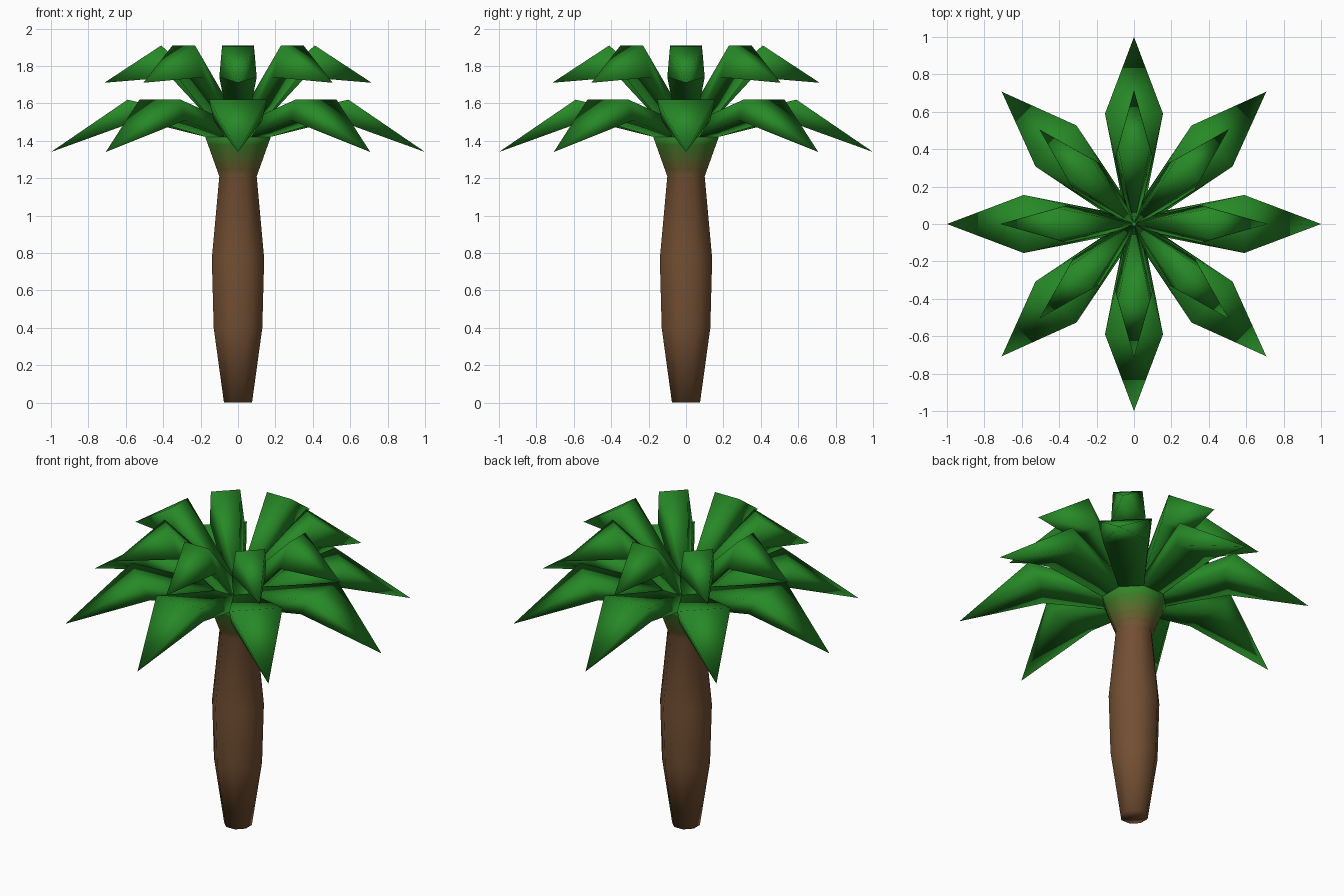
import bpy, bmesh, math
from mathutils import Matrix

SIDES = 8
cube = bpy.data.objects.get("Cube")
if cube:
    bpy.data.objects.remove(cube, do_unlink=True)


def material(name, rgb):
    m = bpy.data.materials.new(name)
    m.use_nodes = True
    m.diffuse_color = (*rgb, 1)
    m.node_tree.nodes["Principled BSDF"].inputs["Base Color"].default_value = (*rgb, 1)
    return m


BROWN = (0.17, 0.078, 0.032)
GREEN = (0.02, 0.25, 0.02)
BLENDS = 5


def mix(t):
    return tuple(b + (g - b) * t for b, g in zip(BROWN, GREEN))


bark = material("bark brown", BROWN)
leaf = material("leaf green", GREEN)
blends = [material(f"bark to leaf blend {i + 1}", mix((i + 0.5) / BLENDS))
          for i in range(BLENDS)]


def add_object(name, bm, mats):
    bmesh.ops.recalc_face_normals(bm, faces=bm.faces)
    for f in bm.faces:
        f.smooth = True
    mesh = bpy.data.meshes.new(name)
    bm.to_mesh(mesh)
    bm.free()
    for m in mats:
        mesh.materials.append(m)
    ob = bpy.data.objects.new(name, mesh)
    bpy.context.collection.objects.link(ob)
    return ob


# Trunk: eight-sided profile with a flared collar fading into the leaf colour
collar_low, collar_high = (0.1, 1.21), (0.175, 1.42)
profile = [(0.075, 0), (0.13, 0.4), (0.14, 0.77)]
for i in range(BLENDS + 1):
    t = i / BLENDS
    profile.append(tuple(a + (b - a) * t for a, b in zip(collar_low, collar_high)))
profile += [(0.1, 1.5)]

bm = bmesh.new()
rings = []
for apothem, z in profile:
    r = apothem / math.cos(math.pi / SIDES)
    angles = [(k + 0.5) * math.tau / SIDES for k in range(SIDES)]
    rings.append([bm.verts.new((r * math.cos(a), r * math.sin(a), z)) for a in angles])
for i, (low, high) in enumerate(zip(rings, rings[1:])):
    for k in range(SIDES):
        n = (k + 1) % SIDES
        f = bm.faces.new((low[k], low[n], high[n], high[k]))
        f.material_index = min(max(i - 2, 0), BLENDS + 1)
bm.faces.new(rings[0][::-1])
bm.faces.new(rings[-1]).material_index = BLENDS + 1
add_object("trunk", bm, [bark] + blends + [leaf])


# Leaf tiers: each leaf is a tapered box, bent at the middle, ending in a point.
# Sections are (radius, height, half width) for the lower and upper edges.
def leaf_tier(name, base_low, base_top, mid_low, mid_top, tip):
    bm = bmesh.new()
    for k in range(SIDES):
        turn = Matrix.Rotation(k * math.tau / SIDES, 3, 'Z')

        def pair(section):
            r, z, w = section
            return [bm.verts.new(turn @ v) for v in
                    (Matrix.Translation((r, s * w, z)).to_translation() for s in (-1, 1))]

        bl, bt, ml, mt = map(pair, (base_low, base_top, mid_low, mid_top))
        point = bm.verts.new(turn @ Matrix.Translation((tip[0], 0, tip[1])).to_translation())
        bm.faces.new((bt[0], mt[0], mt[1], bt[1]))
        bm.faces.new((bl[0], bl[1], ml[1], ml[0]))
        bm.faces.new((mt[0], point, mt[1]))
        bm.faces.new((ml[0], ml[1], point))
        for s in (0, 1):
            bm.faces.new((bl[s], ml[s], mt[s], bt[s]))
            bm.faces.new((ml[s], point, mt[s]))
        bm.faces.new((bl[0], bt[0], bt[1], bl[1]))
    return add_object(name, bm, [leaf])


leaf_tier("lower_leaves", (0.17, 1.42, 0.072), (0.1, 1.5, 0.042),
          (0.53, 1.51, 0.13), (0.59, 1.62, 0.155), (1.0, 1.34))
leaf_tier("upper_leaves", (0.11, 1.47, 0.046), (0.01, 1.52, 0.004),
          (0.36, 1.74, 0.1), (0.41, 1.91, 0.085), (0.715, 1.71))
